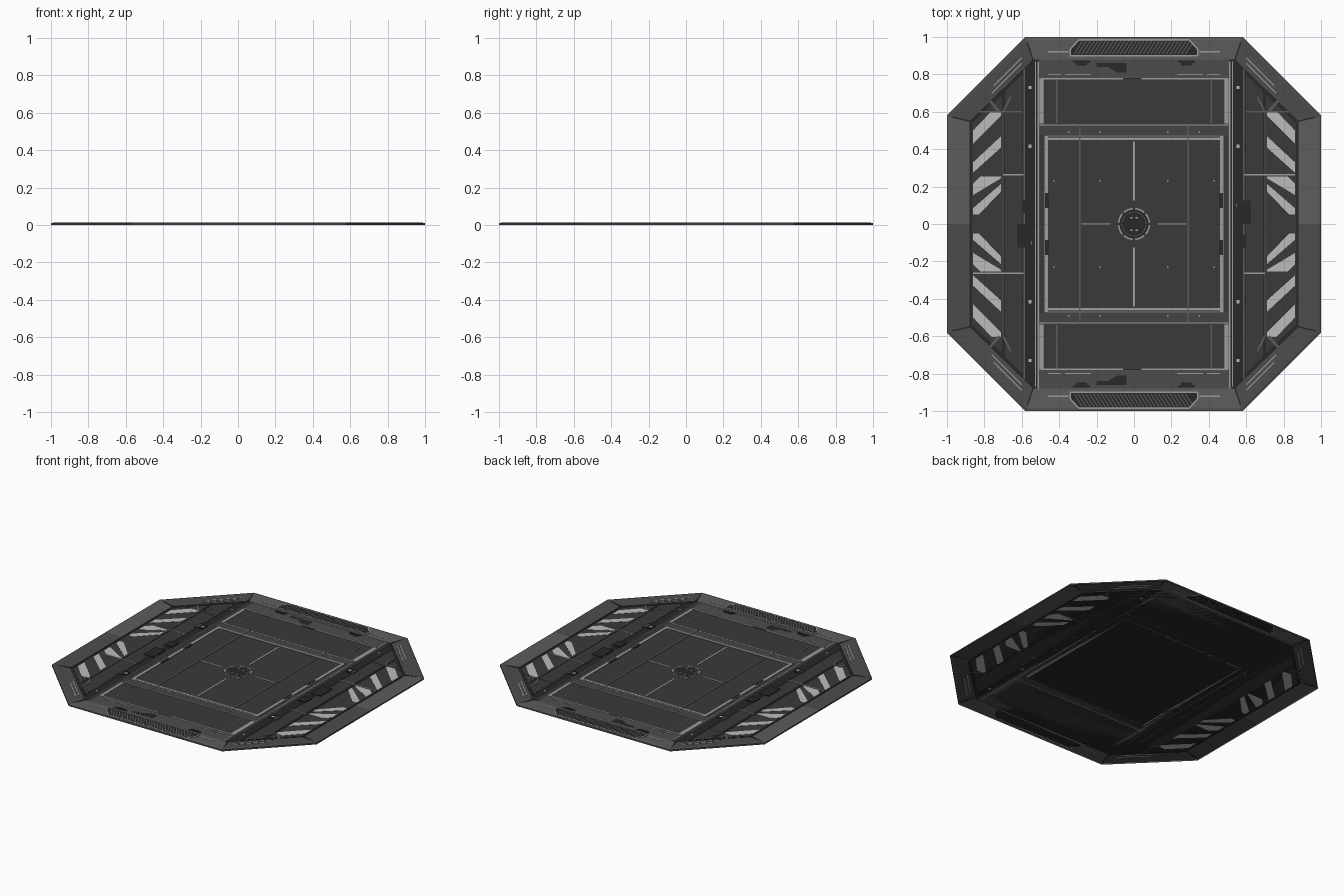
import bpy, bmesh
from math import cos, sin, pi

if "Cube" in bpy.data.objects:
    bpy.data.objects.remove(bpy.data.objects["Cube"])

def mat(name, r, g, b):
    m = bpy.data.materials.new(name)
    m.diffuse_color = (r, g, b, 1)
    m.use_nodes = True
    m.node_tree.nodes["Principled BSDF"].inputs["Base Color"].default_value = m.diffuse_color
    return m

FLOOR = mat("floor_brown", .046, .041, .038)
DARK = mat("dark_metal", .022, .021, .021)
RIM = mat("rim_grey", .075, .073, .07)
RIML = mat("rim_light", .11, .108, .104)
BAND = mat("band_green", .055, .06, .054)
LINE = mat("line_grey", .34, .34, .34)
PALE = mat("pale_grey", .5, .5, .5)
BLUE = mat("marking_blue", .36, .40, .46)

def finish(name, bm, m):
    bmesh.ops.recalc_face_normals(bm, faces=bm.faces[:])
    me = bpy.data.meshes.new(name)
    bm.to_mesh(me)
    bm.free()
    me.materials.append(m)
    ob = bpy.data.objects.new(name, me)
    bpy.context.collection.objects.link(ob)
    return ob

def prism(bm, pts, z0, z1):
    """Extruded outline; a single sheet if z0 == z1."""
    top = [bm.verts.new((x, y, z1)) for x, y in pts]
    bm.faces.new(top)
    if z0 == z1:
        return
    bot = [bm.verts.new((x, y, z0)) for x, y in pts]
    bm.faces.new(bot[::-1])
    n = len(pts)
    for i in range(n):
        bm.faces.new((top[i], bot[i], bot[(i + 1) % n], top[(i + 1) % n]))

def rect(x0, x1, y0, y1):
    return [(x0, y0), (x1, y0), (x1, y1), (x0, y1)]

def bar(a, b, w):
    dx, dy = b[0] - a[0], b[1] - a[1]
    l = (dx * dx + dy * dy) ** .5
    nx, ny = -dy / l * w / 2, dx / l * w / 2
    return [(a[0] + nx, a[1] + ny), (a[0] - nx, a[1] - ny),
            (b[0] - nx, b[1] - ny), (b[0] + nx, b[1] + ny)]

def part(name, outlines, z0, z1, m, mirror=((1, 1),)):
    bm = bmesh.new()
    for sx, sy in mirror:
        for o in outlines:
            prism(bm, [(x * sx, y * sy) for x, y in o], z0, z1)
    return finish(name, bm, m)

X2 = ((1, 1), (-1, 1))
Y2 = ((1, 1), (1, -1))
XY = X2 + ((1, -1), (-1, -1))
ROT = ((1, 1), (-1, -1))

# Octagonal rim: skirt, outer lip, and a top sloping down to the floor
def rim_piece(name, o0, o1, i0, i1, m, mirror):
    bm = bmesh.new()
    for sx, sy in mirror:
        def seg(p, q):
            lip = [(p[0][0] * .985, p[0][1] * .985), (p[1][0] * .985, p[1][1] * .985)]
            rows = [(p, 0), (p, .010), (lip, .013), (q, .009), (q, .003)]
            vs = [[bm.verts.new((x * sx, y * sy, z)) for x, y in pr] for pr, z in rows]
            for a, b in zip(vs, vs[1:]):
                bm.faces.new((a[0], a[1], b[1], b[0]))
        seg((o0, o1), (i0, i1))
    finish(name, bm, m)

rim_piece("rim_side_back", (1, 0), (1, .58), (.88, 0), (.88, .55), RIML, X2)
rim_piece("rim_side_front", (1, 0), (1, -.58), (.88, 0), (.88, -.55), RIM, X2)
rim_piece("rim_corner", (1, .58), (.58, 1), (.88, .55), (.54, .88), RIM, XY)
rim_piece("rim_end", (.58, 1), (-.58, 1), (.54, .88), (-.54, .88), RIML, Y2)
part("rim_seam", [bar((.985, .575), (.88, .55), .008), bar((.575, .985), (.54, .88), .008)],
     .0095, .0125, DARK, XY)
part("rim_corner_slot", [bar((.60, .89), (.75, .74), .006), bar((.60, .86), (.76, .70), .006)],
     .0085, .0125, LINE, XY)
part("rim_dash", [rect(.35, .46, .918, .926)], .0085, .0122, LINE, XY)

# Floor sheet under everything
part("floor", [[(.54, .88), (-.54, .88), (-.88, .55), (-.88, -.55), (-.54, -.88),
                (.54, -.88), (.88, -.55), (.88, .55)]], .003, .003, DARK)

# Side bays with recessed channel, dividers and chevron stripes
part("side_bay_panel", [[(.595, -.80), (.69, -.71), (.69, .71), (.595, .80)],
                        [(.705, -.69), (.865, -.54), (.865, .54), (.705, .69)]],
     .003, .005, FLOOR, X2)
part("side_bay_line", [rect(.583, .591, -.83, .83), rect(.697, .703, -.60, .60),
                       bar((.60, .60), (.86, .60), .006)], .003, .0075, RIML, X2)
part("side_bay_divider", [rect(.59, .86, .26, .267)], .003, .0078, LINE, ROT)
part("side_bay_divider_short", [rect(.59, .70, -.267, -.26)], .003, .0078, LINE, ROT)
part("chevron_stripe", [
    [(.86, .43), (.86, .50), (.76, .605), (.71, .605), (.71, .58)],
    [(.86, .275), (.86, .33), (.71, .47), (.71, .41)],
    [(.86, .155), (.86, .215), (.82, .255), (.71, .255), (.71, .29 - .045)],
    [(.86, .05), (.86, .085), (.71, .215), (.71, .175), (.83, .05)]],
    .0025, .0062, PALE, XY)
part("corner_brace", [bar((.72, .60), (.78, .67), .014), bar((.70, .60), (.66, .68), .01)],
     .003, .007, RIML, XY)
part("channel_stud", [rect(.547, .563, y - .009, y + .009) for y in (.1, .415, .73)],
     .003, .008, PALE, XY)
part("channel_box", [rect(.55, .625, 0, .125), rect(.54, .60, -.13, -.06)], .003, .010, DARK, ROT)
part("channel_clip", [rect(.54, .60, .39, .44)], .003, .0075, DARK, XY)

# Centre deck
part("deck_rail", [rect(.508, .516, -.88, .87), rect(.525, .53, -.87, .87)],
     .003, .0105, LINE, X2)
part("deck_edge", [rect(.48, .508, -.78, .78)], .003, .0065, RIML, X2)
part("deck_end_strip", [rect(-.508, .508, .78, .88)], .003, .008, RIM, Y2)
part("deck_end_panel", [rect(-.485, .485, .53, .775)], .003, .006, FLOOR, Y2)
part("deck_end_trim", [rect(-.5, -.06, .772, .78), rect(.04, .5, .772, .78),
                       rect(.23, .37, .797, .803), rect(.39, .46, .797, .803),
                       rect(-.37, -.23, .797, .803), rect(-.46, -.39, .797, .803)],
     .005, .0095, LINE, Y2)
part("deck_end_groove", [rect(.41, .416, .54, .77)], .005, .0068, RIML, XY)
part("end_side_post", [rect(.485, .505, .54, .775)], .005, .0078, LINE, XY)
part("latch", [rect(.235, .325, .862, .873), rect(.25, .31, .848, .86)], .007, .0105, DARK, XY)
part("cable_plate", [[(-.2, .84), (-.14, .84), (-.09, .81), (-.04, .81), (-.04, .86), (-.2, .86)]],
     .007, .0088, DARK, Y2)

# Raised centre platform
part("platform_floor", [rect(-.46, .46, -.45, .45)], .003, .007, FLOOR)
part("platform_band", [rect(-.505, .505, .475, .528)], .003, .0085, BAND, Y2)
part("platform_band_side", [rect(.478, .505, -.475, .475)], .003, .0082, FLOOR, X2)
part("platform_band_edge", [rect(-.505, .505, .527, .533)], .003, .0092, LINE, Y2)
part("platform_frame_end", [[(-.478, .475), (.478, .475), (.46, .45), (-.46, .45)]],
     .003, .0088, RIML, Y2)
part("platform_frame_line", [rect(-.46, .46, .45, .461), rect(-.478, -.46, -.47, .47)],
     .003, .0095, LINE, ROT)
part("side_clamp", [rect(.455, .475, -.165, -.085), rect(.455, .475, .085, .165)],
     .005, .0105, DARK, X2)
part("platform_seam", [rect(.285, .293, -.53, .53)], .005, .0096, RIML, X2)

# Cross markings, ring and bolts
part("cross_marking", [rect(-.005, .005, .125, .44), rect(-.005, .005, -.44, -.125)],
     .006, .0085, BLUE)
part("cross_marking_side", [rect(.125, .28, -.004, .004)], .006, .0085, BLUE, X2)

def ring(r0, r1, a0, a1, n=6):
    a = [a0 + (a1 - a0) * i / n for i in range(n + 1)]
    return [(r1 * cos(t), r1 * sin(t)) for t in a] + [(r0 * cos(t), r0 * sin(t)) for t in a[::-1]]

part("centre_disc", [[(.085 * cos(i * pi / 16), .085 * sin(i * pi / 16)) for i in range(32)]],
     .006, .0078, DARK)
part("centre_ring", [ring(.078, .086, i * pi / 4 + .06, (i + 1) * pi / 4 - .06) for i in range(8)],
     .006, .009, LINE)
part("centre_ring_inner", [ring(.062, .066, i * pi / 4, (i + 1) * pi / 4 - .1) for i in range(8)],
     .006, .0086, RIML)
part("centre_pin", [rect(.008, .022, .03, .038)], .006, .0088, LINE, XY)
part("bolt", [rect(x - .004, x + .004, y - .004, y + .004)
              for x, y in ((.43, .23), (.18, .23), (.35, .49), (.18, .49))], .006, .0095, LINE, XY)

# End grilles: chamfered frame with slanted slats
out = [(.34, .90), (.34, .935), (.295, .985), (-.295, .985), (-.34, .935), (-.34, .90)]
part("grille_bed", [out], .009, .0128, DARK, Y2)
part("grille_frame", [bar(out[i], out[(i + 1) % 6], .008) for i in range(6)], .009, .014, LINE, Y2)
part("grille_slat", [bar((x, .908), (x + .045, .978), .006)
                     for x in [-.32 + .0205 * i for i in range(30)]], .009, .0136, RIML, Y2)
